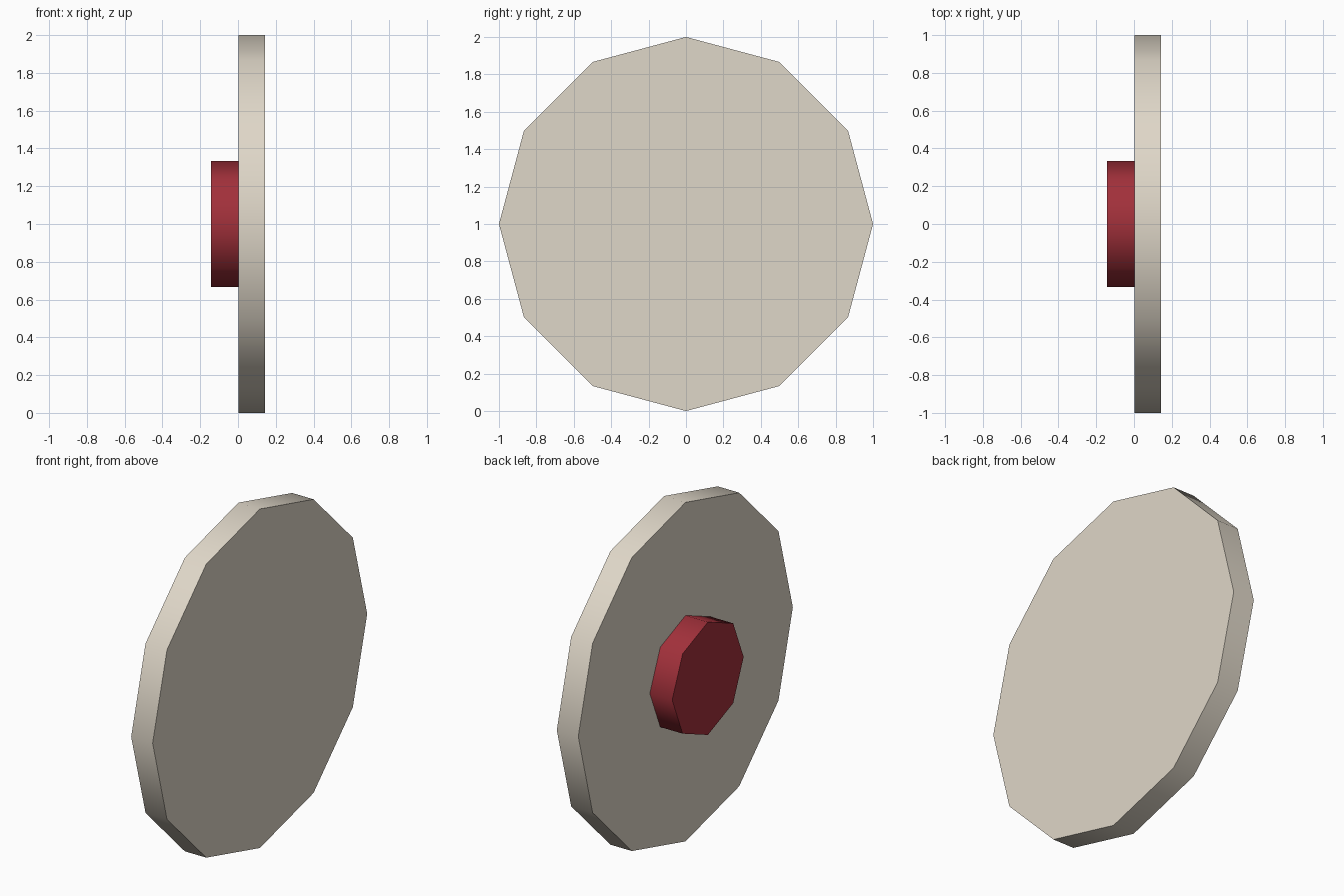
import bpy
from math import pi, radians

cube = bpy.data.objects.get("Cube")
if cube:
    bpy.data.objects.remove(cube, do_unlink=True)


def make_material(name, rgb):
    mat = bpy.data.materials.new(name)
    mat.use_nodes = True
    color = (*rgb, 1.0)
    mat.diffuse_color = color
    mat.node_tree.nodes["Principled BSDF"].inputs["Base Color"].default_value = color
    return mat


def make_disc(name, sides, radius, x_min, x_max, material):
    """Upright disc whose axis runs along x."""
    bpy.ops.mesh.primitive_cylinder_add(
        vertices=sides, radius=radius, depth=x_max - x_min,
        location=((x_min + x_max) / 2, 0, 1), rotation=(0, pi / 2, 0))
    disc = bpy.context.object
    disc.name = name
    disc.data.materials.append(material)
    bpy.ops.object.transform_apply(location=False, rotation=True, scale=True)
    # Smooth rim, sharp edges around the flat caps
    bpy.ops.object.shade_smooth_by_angle(angle=radians(50))
    return disc


cream = make_material("cream", (0.74, 0.68, 0.58))
red = make_material("dark red", (0.36, 0.03, 0.043))

# Large plate and the small hub on its -x face
make_disc("plate", 12, 1.0, 0.003, 0.143, cream)
make_disc("hub", 8, 0.333, -0.143, 0.003, red)
